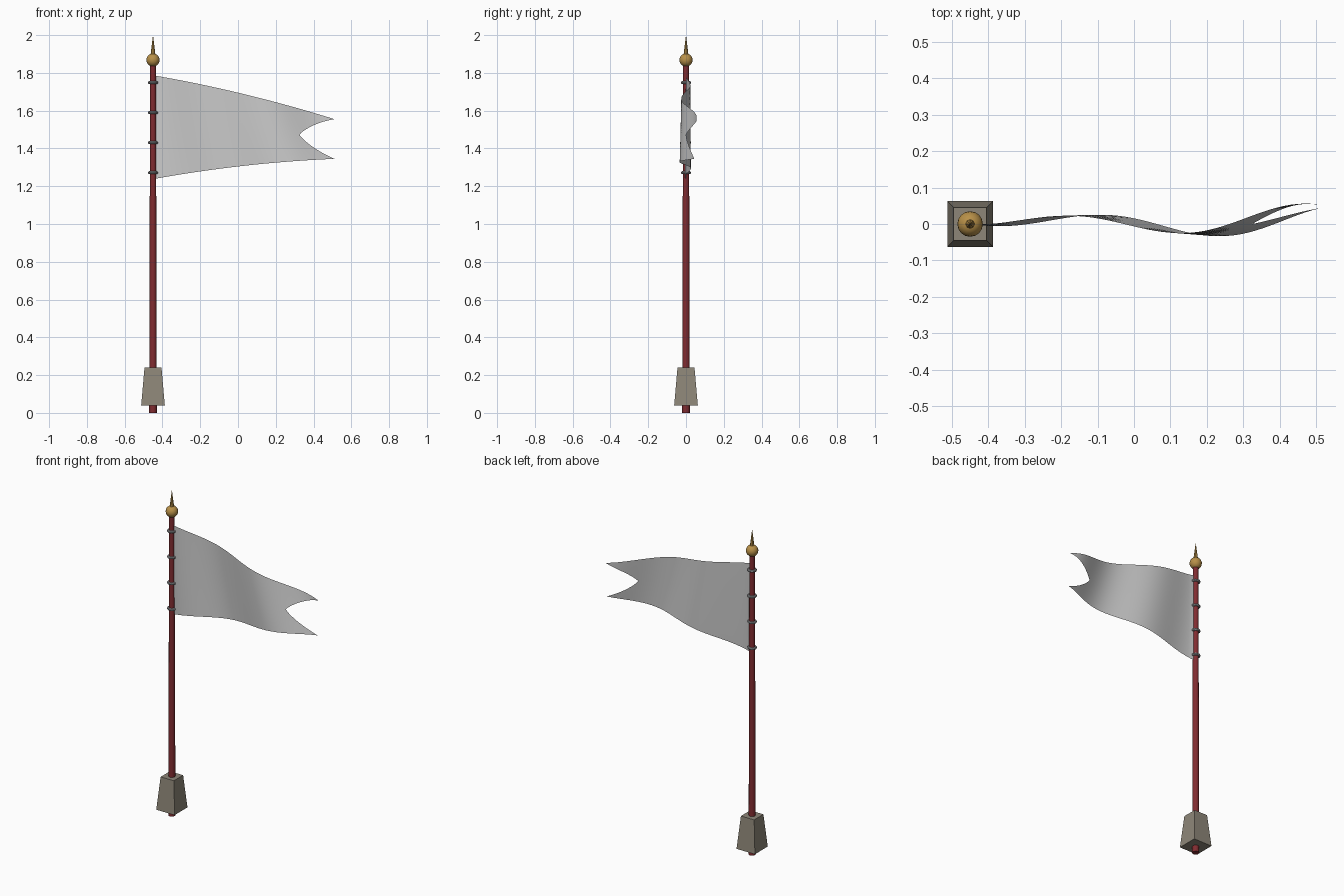
import bpy, bmesh, math

if "Cube" in bpy.data.objects:
    bpy.data.objects.remove(bpy.data.objects["Cube"])

POLE_X = -0.45


def material(name, rgb):
    m = bpy.data.materials.new(name)
    m.diffuse_color = (*rgb, 1)
    m.use_nodes = True
    m.node_tree.nodes["Principled BSDF"].inputs["Base Color"].default_value = m.diffuse_color
    return m


red = material("red paint", (0.22, 0.025, 0.03))
stone = material("stone", (0.27, 0.24, 0.19))
gold = material("gold", (0.48, 0.28, 0.065))
steel = material("steel", (0.32, 0.33, 0.34))
cloth = material("grey cloth", (0.6, 0.6, 0.6))


def finish(name, mat, smooth=None):
    ob = bpy.context.object
    ob.name = name
    ob.data.materials.append(mat)
    if smooth:
        bpy.ops.object.shade_smooth_by_angle(angle=math.radians(smooth))
    return ob


def cone(name, mat, sides, r1, r2, z1, z2, turn=0, smooth=None):
    bpy.ops.mesh.primitive_cone_add(vertices=sides, radius1=r1, radius2=r2, depth=z2 - z1,
                                    location=(POLE_X, 0, (z1 + z2) / 2), rotation=(0, 0, turn))
    return finish(name, mat, smooth)


# pole, tapered foot block and finial
cone("pole", red, 12, 0.020, 0.0155, 0.0, 1.85, smooth=40)
cone("foot_block", stone, 4, 0.0625 * math.sqrt(2), 0.045 * math.sqrt(2), 0.04, 0.24, math.pi / 4)
bpy.ops.mesh.primitive_uv_sphere_add(segments=16, ring_count=10, radius=0.035,
                                     location=(POLE_X, 0, 1.868))
finish("finial_ball", gold, 40)
cone("finial_spike", gold, 8, 0.013, 0.0, 1.895, 2.0)

# rings that hold the cloth
for i in range(4):
    bpy.ops.mesh.primitive_torus_add(major_segments=16, minor_segments=8, major_radius=0.019,
                                     minor_radius=0.008, location=(POLE_X, 0, 1.272 + 0.159 * i))
    finish(f"flag_ring_{i + 1}", steel, 40)

# waving swallow-tailed flag: u runs along the cloth, v from bottom to top
NU, NV = 48, 24
X0, LENGTH = -0.436, 0.947


def flag_point(u, v):
    end = 0.325 + 0.186 * abs(2 * v - 1) ** 1.2       # notched free edge
    x = X0 + (end - X0) * u
    t = (x - X0) / LENGTH
    bulge = 0.065 * t * (1 - t)
    top = 1.785 - 0.23 * t + bulge
    bottom = 1.24 + 0.105 * t + bulge
    start = -0.285 - 0.105 * v                        # wave leads at the top
    wave = 0.045 * t ** 0.6 * math.sin(2 * math.pi * (x - start) / 0.68)
    return x, wave + (0.004 + 0.009 * v) * t, bottom + (top - bottom) * v


bm = bmesh.new()
grid = [[bm.verts.new(flag_point(i / NU, j / NV)) for j in range(NV + 1)] for i in range(NU + 1)]
for i in range(NU):
    for j in range(NV):
        bm.faces.new((grid[i][j], grid[i + 1][j], grid[i + 1][j + 1], grid[i][j + 1]))
mesh = bpy.data.meshes.new("flag")
bm.to_mesh(mesh)
bm.free()
flag = bpy.data.objects.new("flag", mesh)
bpy.context.collection.objects.link(flag)
mesh.materials.append(cloth)
mesh.polygons.foreach_set("use_smooth", [True] * len(mesh.polygons))
